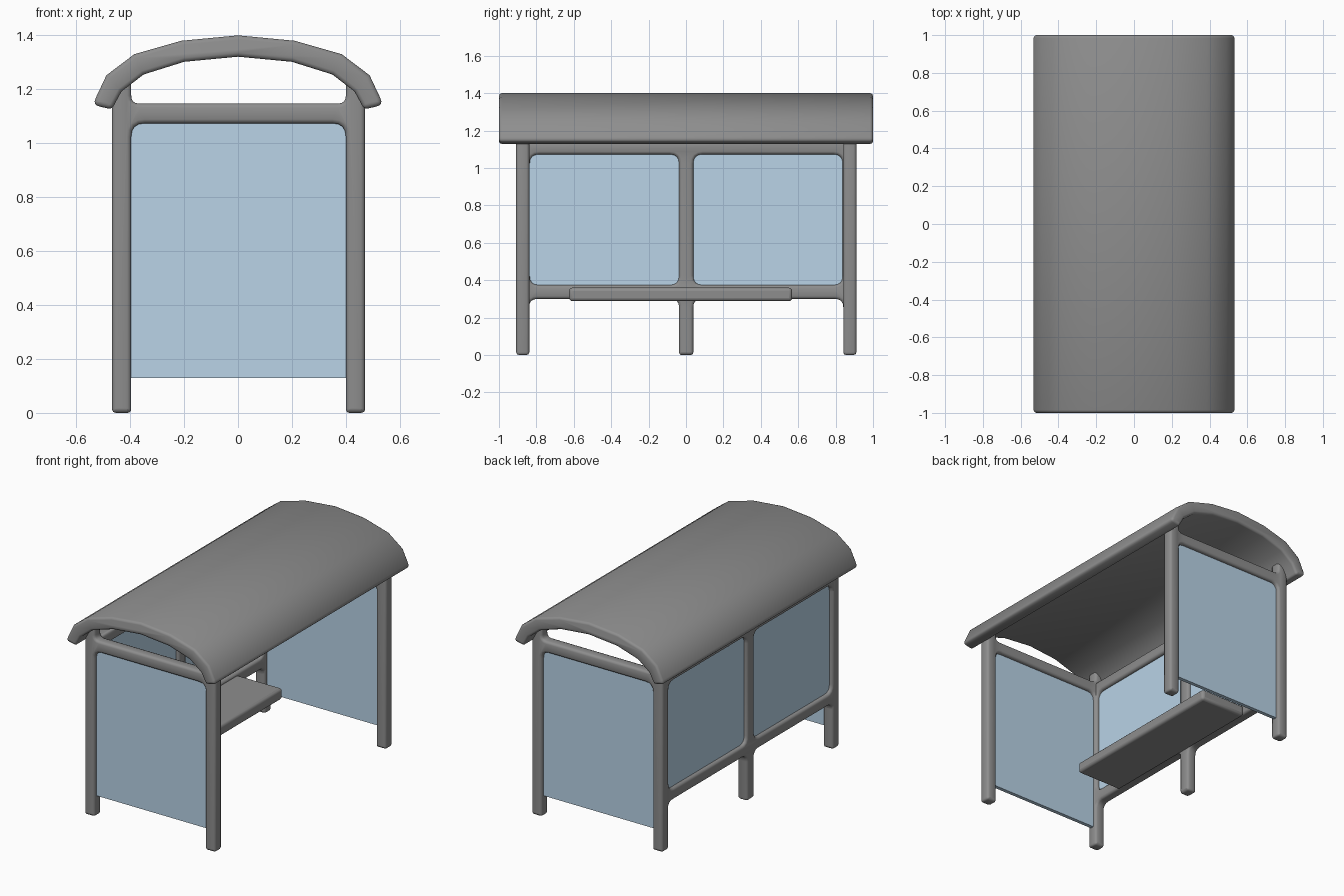
import bpy, bmesh, math
from mathutils import Vector

if "Cube" in bpy.data.objects:
    bpy.data.objects.remove(bpy.data.objects["Cube"])

glass = bpy.data.materials.new("pale_blue_glass")
glass.diffuse_color = (0.486, 0.653, 0.80, 1)
glass.use_nodes = True
glass.node_tree.nodes["Principled BSDF"].inputs["Base Color"].default_value = glass.diffuse_color
metal = bpy.data.materials.new("dark_grey_metal")
metal.diffuse_color = (0.27, 0.27, 0.27, 1)
metal.use_nodes = True
metal.node_tree.nodes["Principled BSDF"].inputs["Base Color"].default_value = metal.diffuse_color

FACE_Y = (math.pi / 2, 0, 0)             # profile drawn in x, z
FACE_X = (math.pi / 2, 0, math.pi / 2)   # profile drawn in y, z


def smooth(ob, angle=60):
    bpy.ops.object.select_all(action='DESELECT')
    ob.select_set(True)
    bpy.context.view_layer.objects.active = ob
    bpy.ops.object.shade_smooth_by_angle(angle=math.radians(angle))


def fillet(points, steps=4):
    """Round each corner of a closed loop of (u, v, radius)."""
    out = []
    n = len(points)
    for i, (u, v, r) in enumerate(points):
        p = Vector((u, v))
        if r == 0:
            out.append(p)
            continue
        a = (Vector(points[i - 1][:2]) - p).normalized()
        b = (Vector(points[(i + 1) % n][:2]) - p).normalized()
        d = r / math.tan(a.angle(b) / 2)
        for k in range(steps + 1):
            t = k / steps
            out.append(p + a * d * (1 - t) ** 2 + b * d * t ** 2)
    return out


def plate(name, loops, thickness, bevel, rot, loc):
    """Extrude an outline (with optional holes) and round its edges."""
    cu = bpy.data.curves.new(name, 'CURVE')
    cu.dimensions = '2D'
    cu.fill_mode = 'BOTH'
    cu.extrude = thickness / 2 - bevel
    cu.bevel_depth = bevel
    cu.bevel_resolution = 1
    cu.offset = -bevel
    for loop in loops:
        pts = fillet(loop)
        sp = cu.splines.new('POLY')
        sp.points.add(len(pts) - 1)
        for q, p in zip(sp.points, pts):
            q.co = (p.x, p.y, 0, 1)
        sp.use_cyclic_u = True
    tmp = bpy.data.objects.new(name + "_outline", cu)
    bpy.context.collection.objects.link(tmp)
    dg = bpy.context.evaluated_depsgraph_get()
    me = bpy.data.meshes.new_from_object(tmp.evaluated_get(dg))
    bpy.data.objects.remove(tmp)
    bm = bmesh.new()
    bm.from_mesh(me)
    bmesh.ops.remove_doubles(bm, verts=bm.verts, dist=1e-4)
    bmesh.ops.recalc_face_normals(bm, faces=bm.faces)
    for f in bm.faces:
        f.material_index = 0
    bm.to_mesh(me)
    bm.free()
    me.name = name
    me.materials.clear()
    me.materials.append(metal)
    ob = bpy.data.objects.new(name, me)
    bpy.context.collection.objects.link(ob)
    ob.rotation_euler = rot
    ob.location = loc
    smooth(ob)
    return ob


def box(name, lo, hi, mat, bevel=0):
    lo, hi = Vector(lo), Vector(hi)
    bpy.ops.mesh.primitive_cube_add(size=1, location=(lo + hi) / 2)
    ob = bpy.context.object
    ob.name = name
    ob.scale = hi - lo
    bpy.ops.object.transform_apply(location=False, rotation=False, scale=True)
    ob.data.materials.append(mat)
    if bevel:
        m = ob.modifiers.new("round_edges", 'BEVEL')
        m.width = bevel
        m.segments = 3
        smooth(ob)
    return ob


# curved roof
half = [(0.21, 1.38, 0), (0.385, 1.33, 0), (0.488, 1.252, 0),
        (0.54, 1.142, 0.022), (0.468, 1.126, 0.02),
        (0.432, 1.192, 0), (0.35, 1.255, 0), (0.20, 1.302, 0)]
roof = [(0, 1.40, 0)] + half + [(0, 1.321, 0)]
roof += [(-u, v, r) for u, v, r in reversed(half)]
plate("roof", [roof], 2.0, 0.015, FACE_Y, (0, 0, 0))

# end frames: two posts joined by a top rail
side = [(0.398, 1.147, 0.03), (0.398, 1.25, 0.016), (0.469, 1.25, 0.016),
        (0.469, 0, 0.016), (0.398, 0, 0.016), (0.398, 1.074, 0.05)]
end = side + [(-u, v, r) for u, v, r in reversed(side)]
for tag, y in (("front", -0.873), ("rear", 0.876)):
    plate(tag + "_end_frame", [end], 0.07, 0.015, FACE_Y, (0.002, y, 0))
    box(tag + "_end_glass", (-0.41, y - 0.012, 0.13), (0.41, y + 0.012, 1.10), glass)

# long wall frame: rails, centre leg and two window openings
side = [(0.038, 0, 0.016), (0.038, 0.30, 0.045), (0.840, 0.30, 0.045),
        (0.840, 0.23, 0), (0.872, 0.23, 0), (0.872, 1.145, 0)]
wall = side + [(-u, v, r) for u, v, r in reversed(side)]
holes = [[(s * u, v, 0.05) for u, v in
          ((0.038, 0.374), (0.837, 0.374), (0.837, 1.073), (0.038, 1.073))]
         for s in (1, -1)]
plate("long_wall_frame", [wall] + holes, 0.068, 0.015, FACE_X, (-0.432, 0.001, 0))
for tag, s in (("front", -1), ("rear", 1)):
    a, b = sorted((s * 0.01, s * 0.86))
    box(tag + "_wall_glass", (-0.444, a, 0.35), (-0.42, b, 1.10), glass)

# bench fixed to the lower rail
box("bench_seat", (-0.405, -0.625, 0.288), (-0.075, 0.568, 0.36), metal, bevel=0.018)
